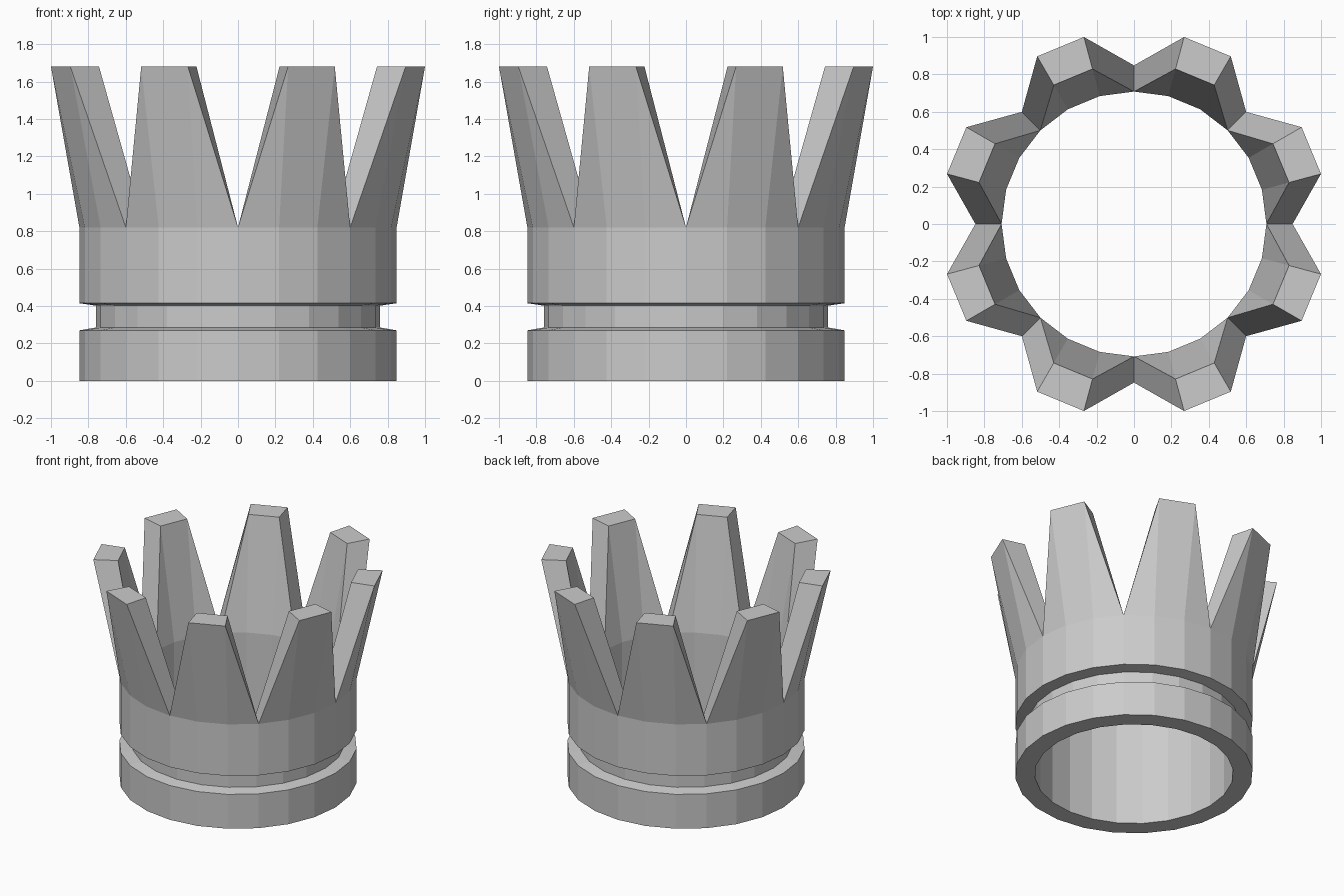
import bpy, bmesh
from math import cos, sin, radians

if "Cube" in bpy.data.objects:
    bpy.data.objects.remove(bpy.data.objects["Cube"])

SIDES = 24
bm = bmesh.new()


def point(i, r, z):
    a = radians(360 / SIDES * i)
    return bm.verts.new((r * cos(a), r * sin(a), z))


# Band cross-section: inner rim, bottom, groove, outer rim (radius, height)
profile = [(0.708, 0.82), (0.708, 0), (0.848, 0), (0.848, 0.27), (0.76, 0.285),
           (0.76, 0.402), (0.848, 0.415), (0.848, 0.82)]
rings = [[point(i, r, z) for i in range(SIDES)] for r, z in profile]
for low, high in zip(rings, rings[1:]):
    for i in range(SIDES):
        j = (i + 1) % SIDES
        bm.faces.new((low[i], low[j], high[j], high[i]))

# Eight flared points, each standing on three band segments
inner, outer = rings[0], rings[-1]
for s in range(0, SIDES, 3):
    ids = [(s + k) % SIDES for k in range(4)]
    tops = []
    for ring, radius in ((outer, 1.035), (inner, 0.858)):
        a, b, c, d = [ring[i] for i in ids]
        t1, t2 = point(s + 1, radius, 1.68), point(s + 2, radius, 1.68)
        bm.faces.new((a, b, t1))
        bm.faces.new((b, c, t2, t1))
        bm.faces.new((c, d, t2))
        tops.append((t1, t2))
    (o1, o2), (i1, i2) = tops
    bm.faces.new((o1, o2, i2, i1))
    bm.faces.new((outer[ids[0]], o1, i1, inner[ids[0]]))
    bm.faces.new((outer[ids[3]], o2, i2, inner[ids[3]]))

bmesh.ops.recalc_face_normals(bm, faces=bm.faces)
mesh = bpy.data.meshes.new("crown")
bm.to_mesh(mesh)
bm.free()
crown = bpy.data.objects.new("crown", mesh)
bpy.context.collection.objects.link(crown)
